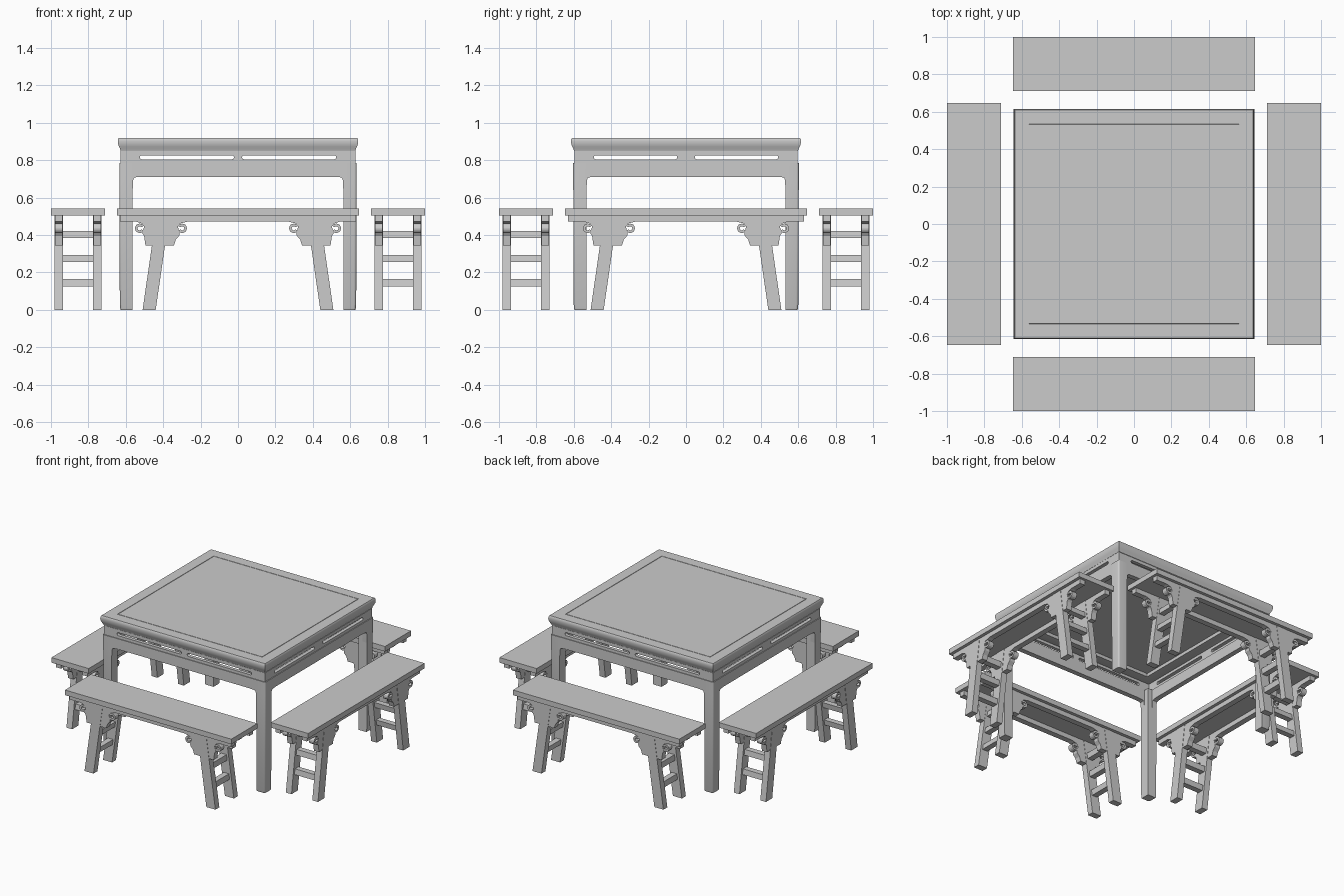
import bpy, bmesh
from math import sin, cos, pi, radians
from mathutils import Matrix

if "Cube" in bpy.data.objects:
    bpy.data.objects.remove(bpy.data.objects["Cube"])


def loft(bm, rings):
    """Skin a list of equal-length point rings and cap both ends."""
    vs = [[bm.verts.new(p) for p in r] for r in rings]
    n = len(vs[0])
    for a, b in zip(vs, vs[1:]):
        for i in range(n):
            bm.faces.new((a[i], a[(i + 1) % n], b[(i + 1) % n], b[i]))
    bm.faces.new(vs[0][::-1])
    bm.faces.new(vs[-1])


def rect(hx, hy, z, cx=0, cy=0):
    return [(cx + sx * hx, cy + sy * hy, z)
            for sx, sy in ((-1, -1), (1, -1), (1, 1), (-1, 1))]


def prism(bm, pts, y0, y1):
    """Extrude an xz outline between two y positions."""
    loft(bm, [[(x, y, z) for x, z in pts] for y in (y0, y1)])


def finish(bm, name):
    bmesh.ops.recalc_face_normals(bm, faces=bm.faces)
    me = bpy.data.meshes.new(name)
    bm.to_mesh(me)
    bm.free()
    return me


def add(me, name, mat=Matrix(), smooth=False):
    ob = bpy.data.objects.new(name, me)
    bpy.context.collection.objects.link(ob)
    ob.matrix_world = mat
    if smooth:
        bpy.context.view_layer.objects.active = ob
        bpy.ops.object.select_all(action='DESELECT')
        ob.select_set(True)
        bpy.ops.object.shade_smooth_by_angle(angle=radians(35))
    return ob


# ---------------- table ----------------
HX, HY = 0.634, 0.603          # outer half sizes of the leg frame

# tabletop: underside recess, moulded edge, shallow groove around the panel
bm = bmesh.new()
profile = [(0.11, 0.868), (0.11, 0.845), (0.024, 0.845), (0.016, 0.85),
           (0.013, 0.86), (0.007, 0.872), (0.002, 0.885), (0, 0.9),
           (0.001, 0.912), (0.006, 0.92), (0.078, 0.92), (0.079, 0.917),
           (0.081, 0.917), (0.082, 0.92)]
loft(bm, [rect(0.643 - i, 0.615 - i, z) for i, z in profile])
add(finish(bm, "tabletop"), "tabletop", smooth=True)


# table legs: square posts with a rounded outer corner and a small foot
def leg_section(w, r, z, sx, sy):
    pts = [(HX - 0.07, HY - 0.07), (HX - 0.07 + w, HY - 0.07)]
    pts += [(HX - 0.07 + w - r + r * cos(a), HY - 0.07 + w - r + r * sin(a))
            for a in (k * pi / 8 for k in range(5))]
    pts += [(HX - 0.07, HY - 0.07 + w)]
    return [(sx * x, sy * y, z) for x, y in pts]


for sx, xn in ((-1, "left"), (1, "right")):
    for sy, yn in ((-1, "front"), (1, "back")):
        bm = bmesh.new()
        loft(bm, [leg_section(w, 0.012, z, sx, sy)
                  for w, z in ((0.063, 0), (0.066, 0.008), (0.066, 0.022),
                               (0.068, 0.028), (0.07, 0.7), (0.07, 0.785))])
        name = f"table_{yn}_{xn}_leg"
        add(finish(bm, name), name, smooth=True)


def slot_notches(s0, s1, sign):
    """Half outline of the two rounded slots, running from -x to +x."""
    pts, r, zc = [], 0.0105, 0.8155
    for a, b in ((-s1, -s0), (s0, s1)):
        pts += [(a + r - r * cos(t), zc + sign * r * sin(t))
                for t in (k * pi / 8 for k in range(5))]
        pts += [(b - r + r * cos(t), zc + sign * r * sin(t))
                for t in (k * pi / 8 for k in range(4, -1, -1))]
    return pts


# waist rails with see-through slots, and the apron with rounded shoulders
for k, side in enumerate(("front", "right", "back", "left")):
    half, dist = (HX, HY) if k % 2 == 0 else (HY, HX)
    s0, s1 = (0.022, 0.525) if k % 2 == 0 else (0.047, 0.493)
    rot = Matrix.Rotation(k * pi / 2, 4, 'Z')
    w = half - 0.006
    bm = bmesh.new()
    for sign, z in ((1, 0.848), (-1, 0.78)):
        prism(bm, [(-w, z), (-w, 0.8155)] + slot_notches(s0, s1, sign)
              + [(w, 0.8155), (w, z)], -dist + 0.006, -dist + 0.03)
    add(finish(bm, "waist"), f"table_{side}_waist", rot)

    bm = bmesh.new()
    e = half - 0.068
    shoulder = [(e, 0.785), (e, 0.60), (e - 0.004, 0.66), (e - 0.006, 0.695),
                (e - 0.010, 0.705), (e - 0.022, 0.709), (e - 0.06, 0.711)]
    prism(bm, shoulder + [(-x, z) for x, z in shoulder[::-1]],
          -dist + 0.001, -dist + 0.036)
    add(finish(bm, "apron"), f"table_{side}_apron", rot)

# ---------------- bench parts (long axis on x) ----------------
parts = {}

# seat plank
bm = bmesh.new()
loft(bm, [rect(0.648, 0.145, z) for z in (0.505, 0.541)])
parts["seat"] = finish(bm, "bench_seat")


def leg_x(z):
    return 0.402 + 0.073 * (0.505 - z) / 0.505


# splayed legs
bm = bmesh.new()
for sx in (-1, 1):
    for sy in (-1, 1):
        loft(bm, [rect(0.035, 0.022, z, sx * leg_x(z), sy * 0.103)
                  for z in (0, 0.506)])
parts["legs"] = finish(bm, "bench_legs")

# rungs between each pair of legs
bm = bmesh.new()
for sx in (-1, 1):
    for zc in (0.145, 0.275, 0.402):
        loft(bm, [rect(0.02, 0.084, z, sx * leg_x(z))
                  for z in (zc - 0.019, zc + 0.019)])
parts["rungs"] = finish(bm, "bench_rungs")

# aprons with a bracket hugging each leg
bracket = [(0.63, 0.506), (0.63, 0.472), (0.545, 0.472), (0.515, 0.462),
           (0.502, 0.445), (0.512, 0.41), (0.502, 0.395), (0.495, 0.345),
           (0.342, 0.345), (0.333, 0.375), (0.314, 0.397), (0.312, 0.412),
           (0.322, 0.445), (0.308, 0.462), (0.27, 0.472)]
bm = bmesh.new()
for sy in (-1, 1):
    prism(bm, bracket + [(-x, z) for x, z in bracket[::-1]],
          sy * 0.103 - 0.02, sy * 0.103 + 0.02)
parts["aprons"] = finish(bm, "bench_aprons")

# curled scrolls on both sides of each bracket
bm = bmesh.new()
for sy in (-1, 1):
    for sx in (-1, 1):
        for cx, d in ((0.526, 1), (0.298, -1)):
            angles = [radians(-150 + 25 * i) for i in range(13)]
            arc = [(r * cos(a), r * sin(a)) for r, seq in
                   ((0.025, angles), (0.011, angles[::-1])) for a in seq]
            prism(bm, [(sx * (cx + d * x), 0.436 + z) for x, z in arc],
                  sy * 0.103 - 0.0195, sy * 0.103 + 0.0195)
parts["scrolls"] = finish(bm, "bench_scrolls")

# four benches around the table
for k, side in enumerate(("front", "right", "back", "left")):
    mat = (Matrix.Rotation(k * pi / 2, 4, 'Z')
           @ Matrix.Translation((0, -0.855, 0)))
    for part, me in parts.items():
        add(me, f"{side}_bench_{part}", mat)
